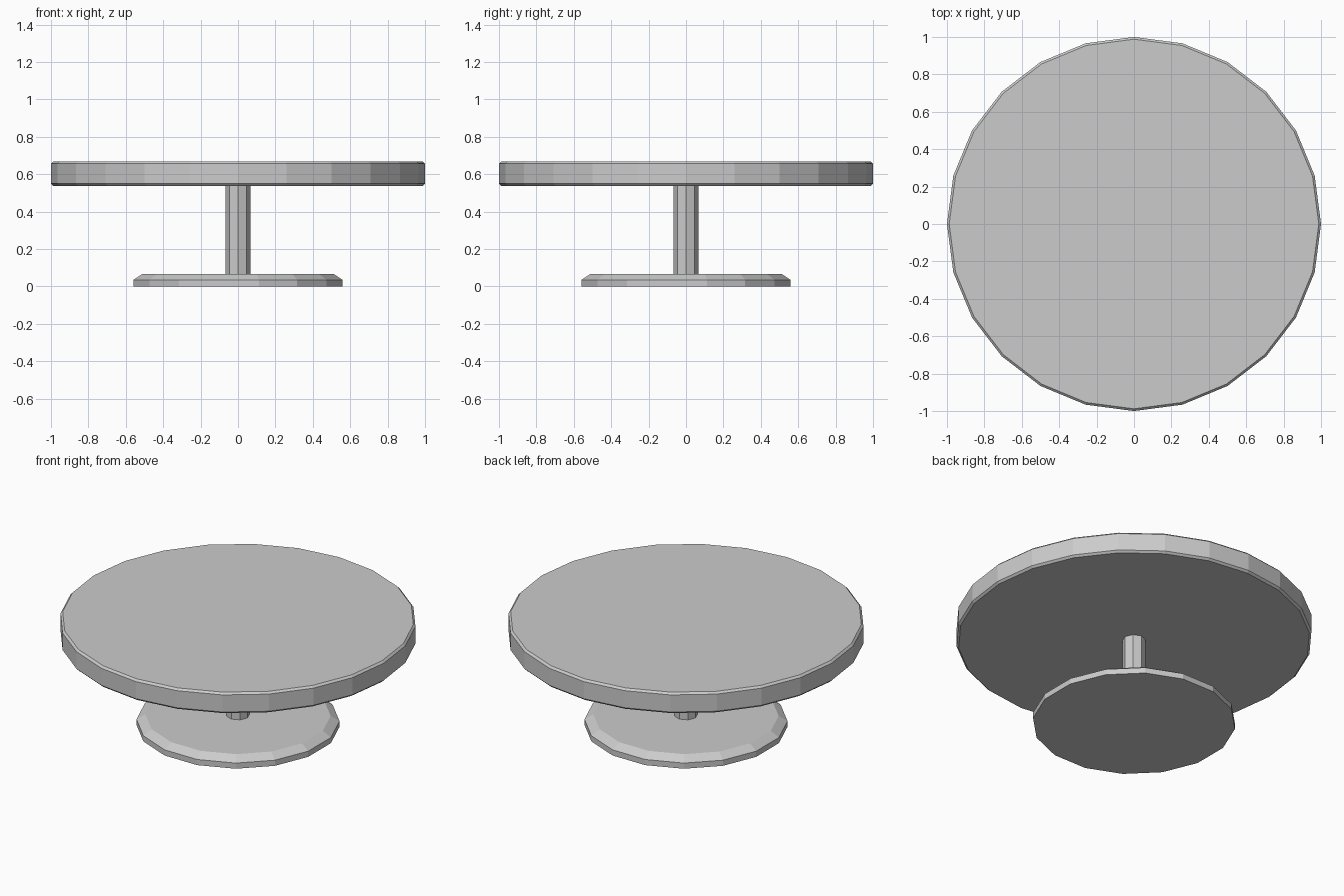
import bpy, bmesh
from math import cos, sin, pi, tau

if "Cube" in bpy.data.objects:
    bpy.data.objects.remove(bpy.data.objects["Cube"])


def lathe(name, profile, sides, offset=0.0):
    """Closed flat-faced solid from (radius, z) rings listed bottom to top."""
    bm = bmesh.new()
    rings = [[bm.verts.new((r * cos(tau * i / sides + offset),
                            r * sin(tau * i / sides + offset), z))
              for i in range(sides)] for r, z in profile]
    for a, b in zip(rings, rings[1:]):
        for i in range(sides):
            j = (i + 1) % sides
            bm.faces.new((a[i], a[j], b[j], b[i]))
    bm.faces.new(rings[0][::-1])
    bm.faces.new(rings[-1])
    mesh = bpy.data.meshes.new(name)
    bm.to_mesh(mesh)
    bm.free()
    obj = bpy.data.objects.new(name, mesh)
    bpy.context.collection.objects.link(obj)
    return obj


# Round foot with a sloped upper rim
lathe("base", [(0.57, 0.0), (0.57, 0.035), (0.52, 0.067)], 16, pi / 16)

# Central column
lathe("stem", [(0.066, 0.067), (0.066, 0.538)], 8)

# Table top with narrow chamfers
lathe("table_top", [(0.988, 0.538), (1.0, 0.55), (1.0, 0.656), (0.988, 0.668)], 24)
